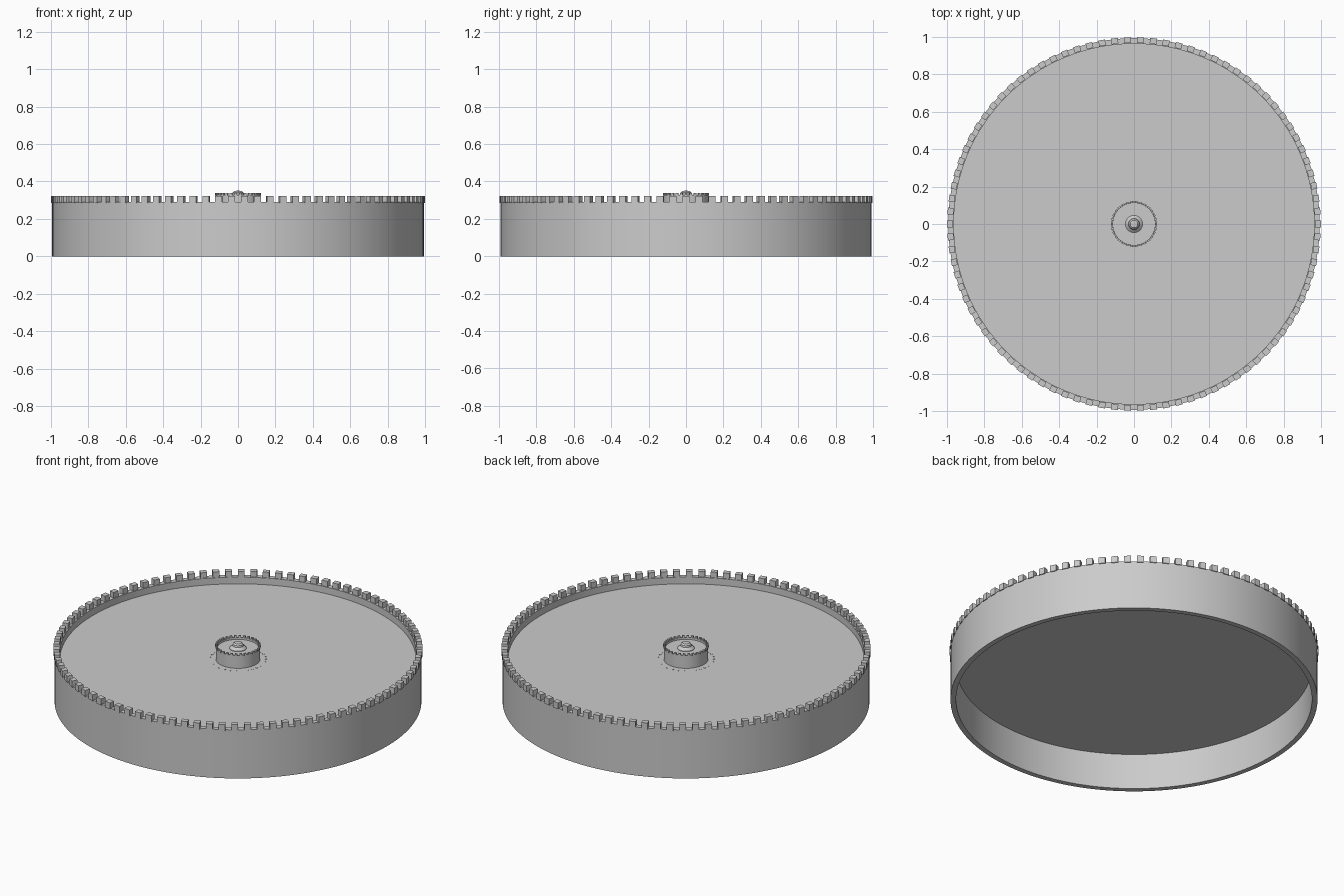
import bpy, bmesh, math
from mathutils import Matrix

if "Cube" in bpy.data.objects:
    bpy.data.objects.remove(bpy.data.objects["Cube"])


def finish(bm, name, smooth=False):
    bmesh.ops.recalc_face_normals(bm, faces=bm.faces)
    mesh = bpy.data.meshes.new(name)
    bm.to_mesh(mesh)
    bm.free()
    obj = bpy.data.objects.new(name, mesh)
    bpy.context.collection.objects.link(obj)
    if smooth:
        bpy.ops.object.select_all(action='DESELECT')
        obj.select_set(True)
        bpy.context.view_layer.objects.active = obj
        bpy.ops.object.shade_smooth_by_angle(angle=math.radians(30))
    return obj


def lathe(name, profile, segments, closed=False):
    """Spin an (r, z) profile round the z axis; r = 0 becomes a pole."""
    bm = bmesh.new()
    verts = [bm.verts.new((r, 0, z)) for r, z in profile]
    edges = [bm.edges.new(p) for p in zip(verts, verts[1:])]
    if closed:
        edges.append(bm.edges.new((verts[-1], verts[0])))
    bmesh.ops.spin(bm, geom=verts + edges, cent=(0, 0, 0), axis=(0, 0, 1),
                   angle=math.tau, steps=segments, use_duplicate=False)
    bmesh.ops.remove_doubles(bm, verts=bm.verts, dist=1e-5)
    return finish(bm, name, smooth=True)


def box_ring(name, count, r_in, r_out, width, z0, z1):
    """Evenly spaced boxes pointing outward."""
    bm = bmesh.new()
    for i in range(count):
        m = (Matrix.Rotation(math.tau * i / count, 4, 'Z')
             @ Matrix.Translation(((r_in + r_out) / 2, 0, (z0 + z1) / 2))
             @ Matrix.Diagonal((r_out - r_in, width, z1 - z0, 1)))
        bmesh.ops.create_cube(bm, size=1, matrix=m)
    return finish(bm, name)


# Outer wall, open below the floor
lathe("outer_wall", [(0.963, 0), (0.993, 0), (0.993, 0.29), (0.963, 0.29)], 128, closed=True)

# Raised floor slab
lathe("floor", [(0, 0.213), (0.97, 0.213), (0.97, 0.25), (0, 0.25)], 128)

# Battlements on the wall
box_ring("wall_battlements", 90, 0.967, 0.998, 0.036, 0.285, 0.323)

# Central tower with a recessed top
lathe("tower", [(0, 0.24), (0.12, 0.24), (0.12, 0.327), (0.112, 0.327),
                (0.112, 0.315), (0, 0.315)], 64)
box_ring("tower_battlements", 30, 0.113, 0.123, 0.013, 0.324, 0.337)

# Domed knob on the tower
lathe("tower_knob", [(0, 0.31), (0.046, 0.31), (0.046, 0.318), (0.03, 0.332),
                     (0.028, 0.342), (0.02, 0.349), (0, 0.351)], 32)

# Nearly flush studs round the tower foot
box_ring("foot_studs", 30, 0.147, 0.156, 0.013, 0.24, 0.251)
